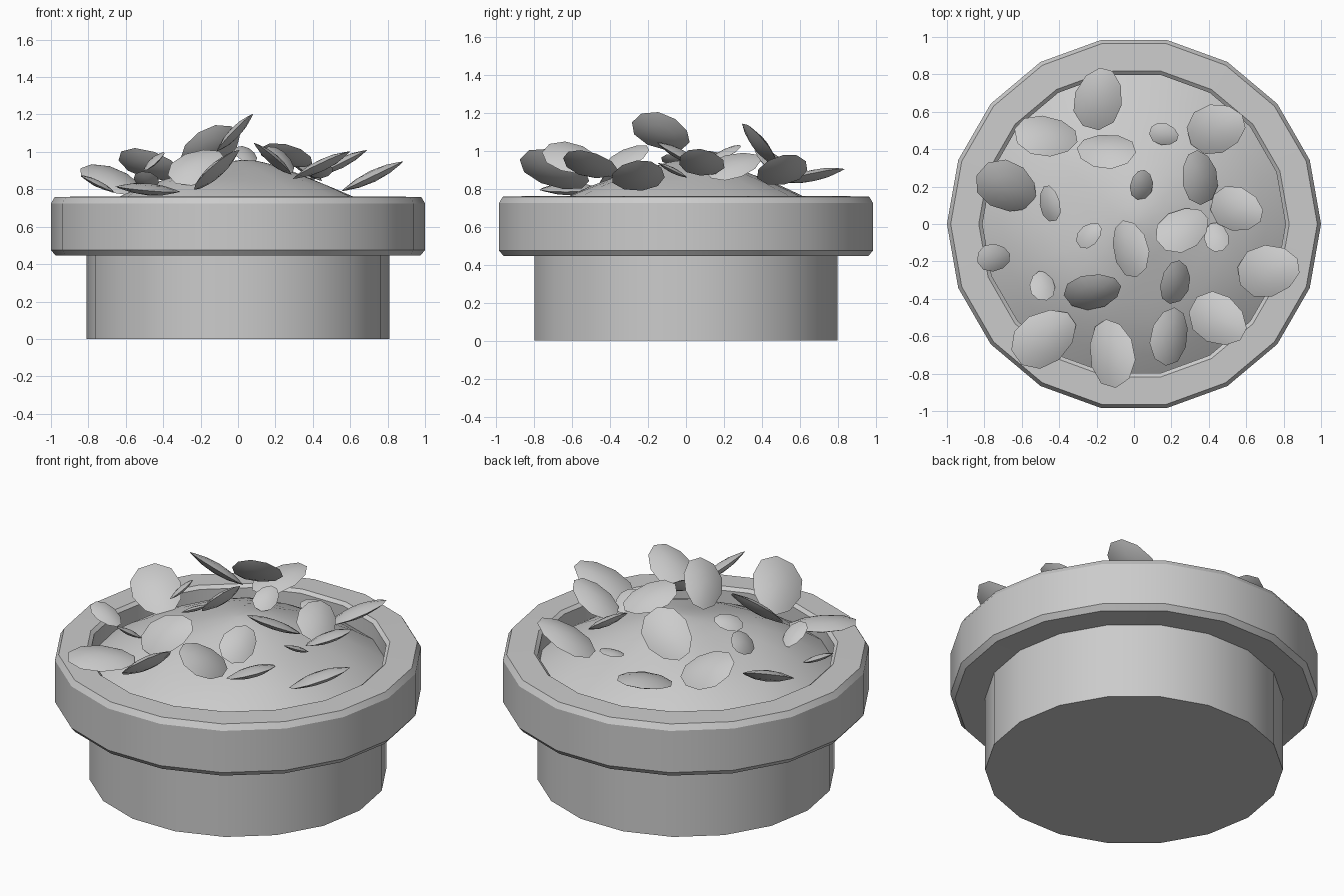
import bpy, bmesh, math
from mathutils import Vector

if "Cube" in bpy.data.objects:
    bpy.data.objects.remove(bpy.data.objects["Cube"])

SIDES = 18


def finish(bm, name, angle):
    bmesh.ops.recalc_face_normals(bm, faces=bm.faces)
    me = bpy.data.meshes.new(name)
    bm.to_mesh(me)
    bm.free()
    ob = bpy.data.objects.new(name, me)
    bpy.context.collection.objects.link(ob)
    bpy.ops.object.select_all(action='DESELECT')
    bpy.context.view_layer.objects.active = ob
    ob.select_set(True)
    bpy.ops.object.shade_smooth_by_angle(angle=math.radians(angle))
    return ob


def lathe(name, profile, sides, height=None, cap=None, angle=30):
    """Turn an (r, z) profile round z; height(x, y) overrides z."""
    bm = bmesh.new()
    rings = []
    for r, z in profile:
        ring = []
        for i in range(sides):
            a = 2 * math.pi * i / sides
            x, y = r * math.cos(a), r * math.sin(a)
            ring.append(bm.verts.new((x, y, height(x, y) if height else z)))
        rings.append(ring)
    for lo, hi in zip(rings, rings[1:]):
        for i in range(sides):
            j = (i + 1) % sides
            bm.faces.new((lo[i], lo[j], hi[j], hi[i]))
    if cap:
        bm.faces.new(rings[0])
    if cap == 'both':
        bm.faces.new(rings[-1])
    return finish(bm, name, angle)


def soil_height(x, y):
    r = math.hypot(x, y) / 0.81
    bumps = 0.03 * math.sin(7 * x + 1.0) * math.cos(6 * y - 0.5)
    return 0.65 + 0.28 * (1 - r * r) + bumps * (1.1 - r)


# Pot: body, thick rim and inner wall in one turned profile
lathe("pot", [(0.81, 0), (0.81, 0.45), (0.975, 0.445), (1.0, 0.475), (1.0, 0.725),
              (0.98, 0.758), (0.83, 0.762), (0.81, 0.745), (0.81, 0.56)],
      SIDES, cap='both')

# Soil mound
lathe("soil", [(0.81 * k / 8, 0) for k in range(8, 0, -1)] + [(0.02, 0)],
      SIDES, height=soil_height, angle=80).data.polygons.update()
bm = bmesh.new()
me = bpy.data.objects["soil"].data
bm.from_mesh(me)
bmesh.ops.holes_fill(bm, edges=[e for e in bm.edges if e.is_boundary and e.calc_length() < 0.05])
bm.to_mesh(me)
bm.free()


def leaf(name, x, y, z, a, az, gx, gy):
    """Lens-shaped leaf; a = half length seen from above, (gx, gy) = slope."""
    az = math.radians(az)
    dx, dy = math.cos(az), math.sin(az)
    n = Vector((-gx, -gy, 1)).normalized()
    u = Vector((dx, dy, gx * dx + gy * dy)) * a
    v = n.cross(u) * 0.74
    bm = bmesh.new()
    bmesh.ops.create_uvsphere(bm, u_segments=10, v_segments=6, radius=1)
    for p in bm.verts:
        px, py = p.co.x, p.co.y
        h = math.copysign(max(0, 1 - px * px - py * py), p.co.z) * 0.17 * u.length
        p.co = Vector((x, y, z)) + u * px + v * (py * (1 - 0.12 * px)) + n * h
    finish(bm, name, 50)


# Large leaves: x, y, z, half length, heading, slope x, slope y
large = [
    (-0.19, 0.67, 0.87, 0.17, 75, 0.1, 0.2),
    (-0.15, 0.39, 1.03, 0.15, 165, 0.3, -1.1),
    (-0.47, 0.47, 0.93, 0.17, 0, -0.3, -0.7),
    (-0.68, 0.20, 0.85, 0.17, -35, -0.2, 0.5),
    (-0.45, 0.11, 0.95, 0.10, 100, 0.9, 0.2),
    (-0.02, -0.13, 1.10, 0.15, 115, 1.0, -0.1),
    (-0.22, -0.36, 0.92, 0.15, 20, 0.15, 0.95),
    (-0.75, -0.18, 0.83, 0.09, 0, -0.5, 0.1),
    (-0.48, -0.61, 0.80, 0.19, 35, -0.1, 0.05),
    (-0.12, -0.69, 0.90, 0.18, 110, 0.8, -0.2),
    (0.19, -0.60, 0.96, 0.155, 70, -0.8, -0.1),
    (0.45, -0.51, 0.93, 0.165, -30, 0.45, -0.1),
    (0.22, -0.31, 0.96, 0.115, 90, -0.7, 0.5),
    (0.72, -0.25, 0.87, 0.17, 10, 0.48, 0.0),
    (0.26, -0.03, 0.98, 0.15, 35, -0.1, -0.5),
    (0.55, 0.08, 0.94, 0.145, -15, 0.5, 0.0),
    (0.35, 0.25, 0.92, 0.145, 105, -0.7, 0.15),
    (0.44, 0.51, 0.90, 0.16, 15, 0.5, 0.1),
]
for i, d in enumerate(large):
    leaf(f"large_leaf_{i + 1}", *d)

# Small leaves just above the soil: x, y, heading, slope x, slope y
small = [
    (-0.24, -0.06, 40, 0.5, -0.2),
    (-0.49, -0.33, 90, -0.2, -0.6),
    (0.44, -0.07, 100, 0.0, -0.5),
    (0.04, 0.21, 90, -0.4, 0.5),
    (0.16, 0.48, -15, 0.0, 0.15),
]
for i, (x, y, az, gx, gy) in enumerate(small):
    leaf(f"small_leaf_{i + 1}", x, y, soil_height(x, y) + 0.06, 0.08, az, gx, gy)
